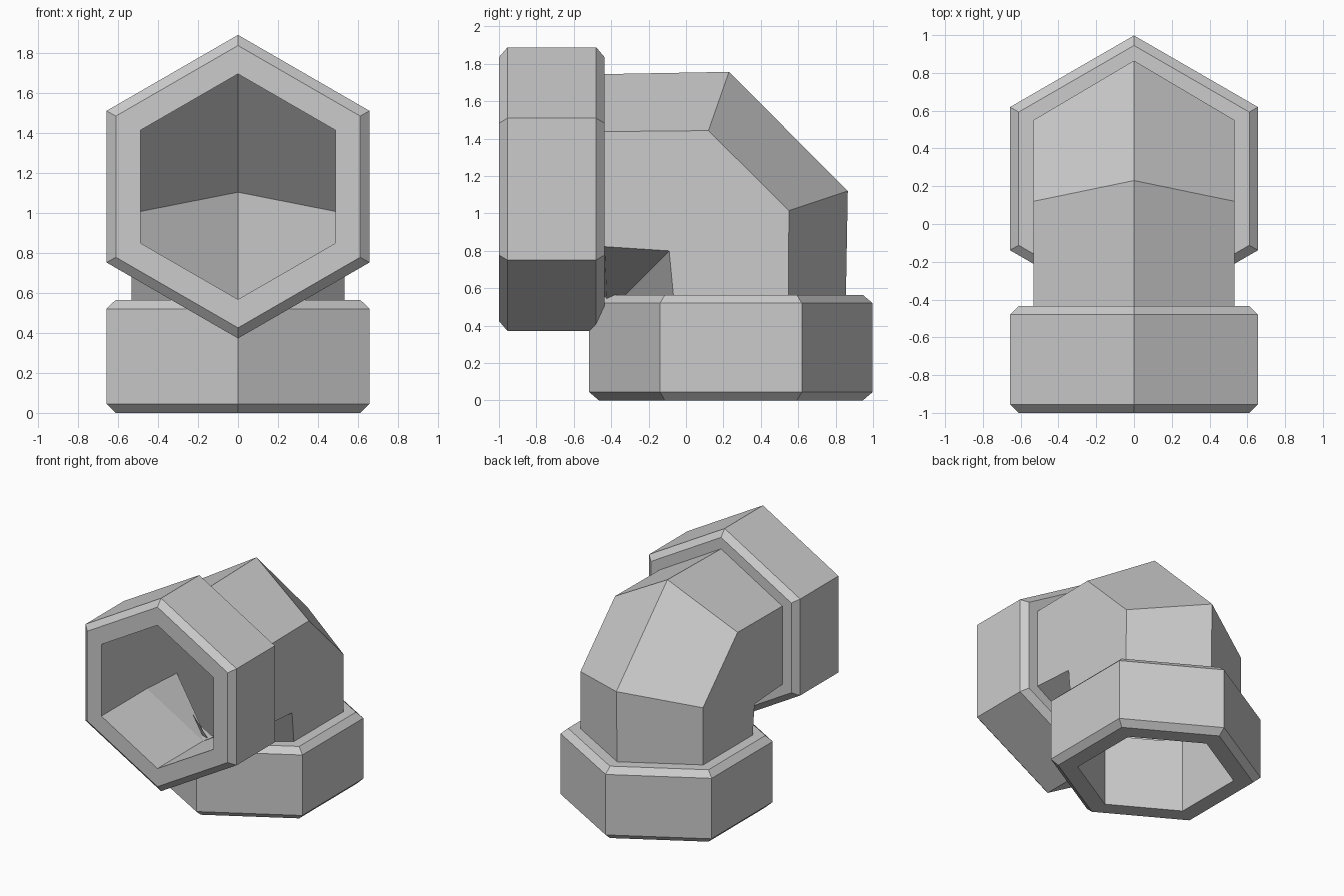
import bpy
import bmesh
import math

cube = bpy.data.objects.get("Cube")
if cube:
    bpy.data.objects.remove(cube, do_unlink=True)

grey = bpy.data.materials.new("plain grey")
grey.use_nodes = True
colour = (0.6, 0.6, 0.6, 1)
grey.diffuse_color = colour
grey.node_tree.nodes["Principled BSDF"].inputs["Base Color"].default_value = colour

AXIS_Y, AXIS_Z = 0.24, 1.13      # centre lines of the lower and front sockets
DEPTH = 0.565                    # socket length
OUTER, RIM, PIPE, BORE = 0.758, 0.705, 0.615, 0.563
CHAMFER = 0.045
HALF_WIDTH = math.cos(math.radians(30))


def hex_ring(radius, profile):
    """Six points from the four (y, z) stations: outer, upper, lower, inner."""
    w = radius * HALF_WIDTH
    xs = (0, w, w, 0, -w, -w)
    return [(x, *profile[i]) for x, i in zip(xs, (0, 1, 2, 3, 2, 1))]


def front_ring(radius, depth):
    steps = (1, 0.5, -0.5, -1)
    return hex_ring(radius, [(depth - 1, AXIS_Z + radius * s) for s in steps])


def lower_ring(radius, depth):
    steps = (1, 0.5, -0.5, -1)
    return hex_ring(radius, [(AXIS_Y + radius * s, depth) for s in steps])


def loft(name, rings, closed=False):
    bm = bmesh.new()
    loops = [[bm.verts.new(p) for p in ring] for ring in rings]
    pairs = list(zip(loops, loops[1:]))
    if closed:
        pairs.append((loops[-1], loops[0]))
    for a, b in pairs:
        for i in range(6):
            j = (i + 1) % 6
            bm.faces.new((a[i], a[j], b[j], b[i]))
    bmesh.ops.remove_doubles(bm, verts=bm.verts, dist=0.0005)
    bmesh.ops.recalc_face_normals(bm, faces=bm.faces)
    mesh = bpy.data.meshes.new(name)
    bm.to_mesh(mesh)
    bm.free()
    mesh.materials.append(grey)
    obj = bpy.data.objects.new(name, mesh)
    bpy.context.collection.objects.link(obj)
    return obj


# Chamfered hexagonal sockets, from the pipe joint around the rim to the bore
socket_profile = [(PIPE, DEPTH), (RIM, DEPTH), (OUTER, DEPTH - CHAMFER),
                  (OUTER, CHAMFER), (RIM, 0), (BORE, 0), (BORE, DEPTH)]
for name, ring in (("front_socket", front_ring), ("lower_socket", lower_ring)):
    loft(name, [ring(r, d) for r, d in socket_profile])


# Two mitred bends share their crease on the inside of the elbow
def bends(radius):
    k = radius / PIPE
    crease = [(AXIS_Y - 0.66 * k * s, AXIS_Z - 0.66 * k * s) for s in (0.5, 1)]
    upper = [(0.01 + y * k, AXIS_Z + z * k) for y, z in ((0.22, 0.627), (0.11, 0.313))]
    lower = [(0.235 + y * k, 0.91 + z * k) for y, z in ((0.63, 0.21), (0.315, 0.105))]
    return [hex_ring(radius, upper + crease), hex_ring(radius, lower + crease)]


# Hollow elbow pipe: outer skin one way, bore back the other
loft("elbow_pipe",
     [front_ring(PIPE, DEPTH), *bends(PIPE), lower_ring(PIPE, DEPTH),
      lower_ring(BORE, DEPTH), *reversed(bends(BORE)), front_ring(BORE, DEPTH)],
     closed=True)
